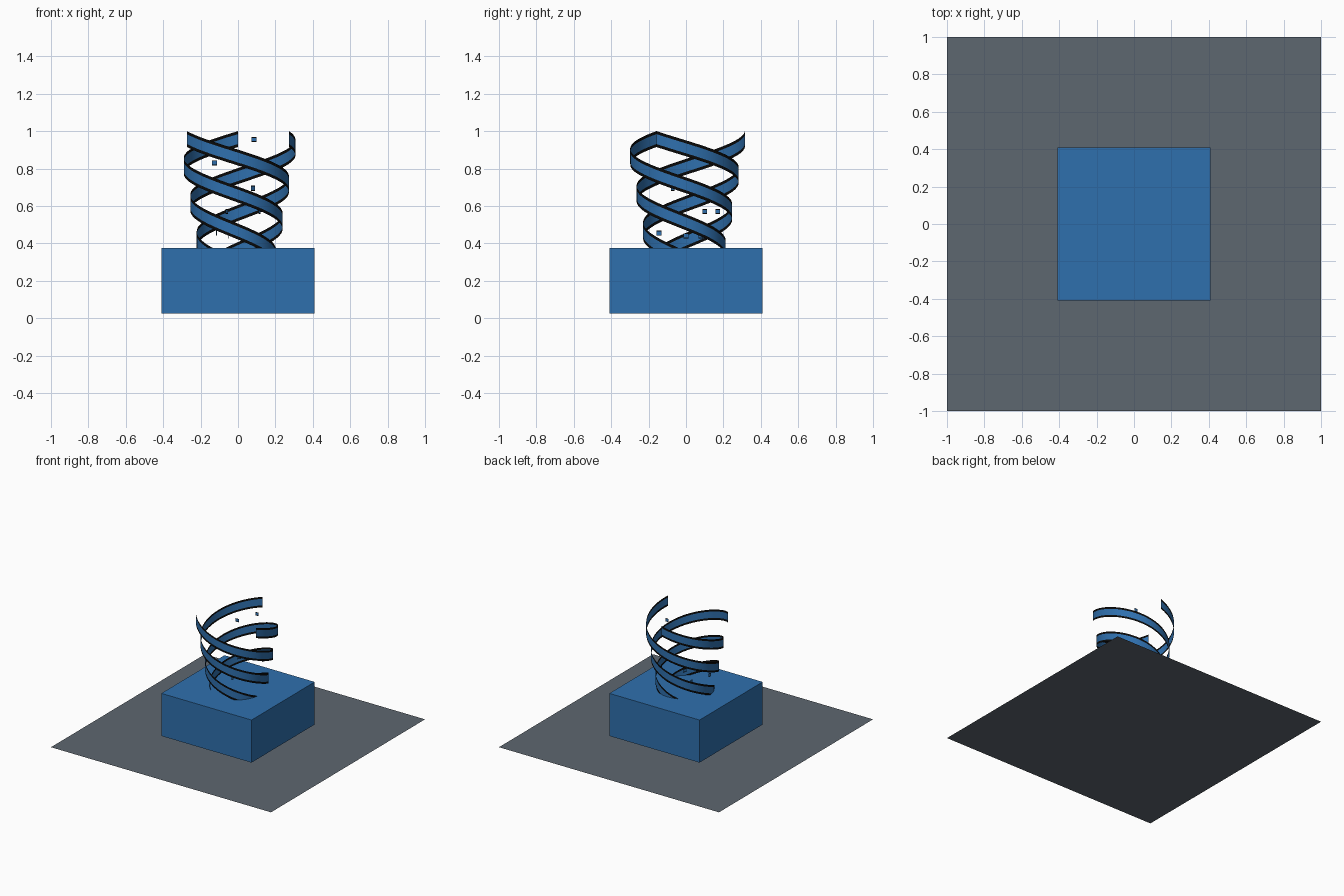
import bpy, bmesh, math
from mathutils import Vector

old = bpy.data.objects.get("Cube")
if old:
    bpy.data.objects.remove(old, do_unlink=True)


def material(name, rgb):
    m = bpy.data.materials.new(name)
    m.use_nodes = True
    color = (*rgb, 1)
    m.diffuse_color = color
    m.node_tree.nodes["Principled BSDF"].inputs["Base Color"].default_value = color
    return m


blue = material("blue", (0.028, 0.16, 0.42))
gray = material("slate_gray", (0.11, 0.135, 0.16))
black = material("black", (0.003, 0.003, 0.003))


def finish(name, bm, mats, smooth=False):
    mesh = bpy.data.meshes.new(name)
    bm.to_mesh(mesh)
    bm.free()
    for m in mats:
        mesh.materials.append(m)
    for p in mesh.polygons:
        p.use_smooth = smooth
    obj = bpy.data.objects.new(name, mesh)
    bpy.context.collection.objects.link(obj)
    return obj


def sheet(name, path, height, trim, smooth=False):
    """Upright sheet along a path of bottom points, with dark upper and lower trim."""
    bm = bmesh.new()
    levels = (0, trim, height - trim, height)
    cols = [[bm.verts.new(p + Vector((0, 0, h))) for h in levels] for p in path]
    for a, b in zip(cols, cols[1:]):
        for row in range(3):
            face = bm.faces.new((a[row], b[row], b[row + 1], a[row + 1]))
            face.material_index = 0 if row == 1 else 1
    return finish(name, bm, (blue, black), smooth)


# Ground sheet
bm = bmesh.new()
bmesh.ops.create_grid(bm, x_segments=1, y_segments=1, size=1)
finish("ground_sheet", bm, [gray])

# Pedestal block
bm = bmesh.new()
bmesh.ops.create_cube(bm, size=1)
bmesh.ops.scale(bm, vec=(0.82, 0.82, 0.35), verts=bm.verts)
bmesh.ops.translate(bm, vec=(0, 0, 0.2), verts=bm.verts)
finish("pedestal_block", bm, [blue])

# Three widening spiral ribbons, each descending one and a half turns
STEPS = 108
for i in range(3):
    path = []
    for s in range(STEPS + 1):
        t = s / STEPS
        angle = math.radians(90 + 120 * i + 540 * t)
        radius = 0.315 - 0.155 * t
        path.append(Vector((radius * math.cos(angle), radius * math.sin(angle),
                            0.915 - 0.89 * t)))
    sheet(f"spiral_ribbon_{i + 1}", path, 0.085, 0.016, True)

# Small floating flakes: x, y, z, turn in degrees
flakes = [
    (0.085, 0.125, 0.955, 0), (-0.125, 0.17, 0.83, 5), (0.08, -0.07, 0.695, 40),
    (0.115, 0.17, 0.57, 65), (-0.06, 0.1, 0.57, 60), (-0.115, -0.145, 0.455, 80),
    (-0.05, 0.0, 0.44, 85), (0.1, 0.08, 0.44, 60),
]
SIZE = 0.028
for i, (x, y, z, turn) in enumerate(flakes):
    a = math.radians(turn)
    half = Vector((math.cos(a), math.sin(a), 0)) * SIZE / 2
    base = Vector((x, y, z - SIZE / 2))
    sheet(f"flake_{i + 1}", [base - half, base + half], SIZE, 0.005)
